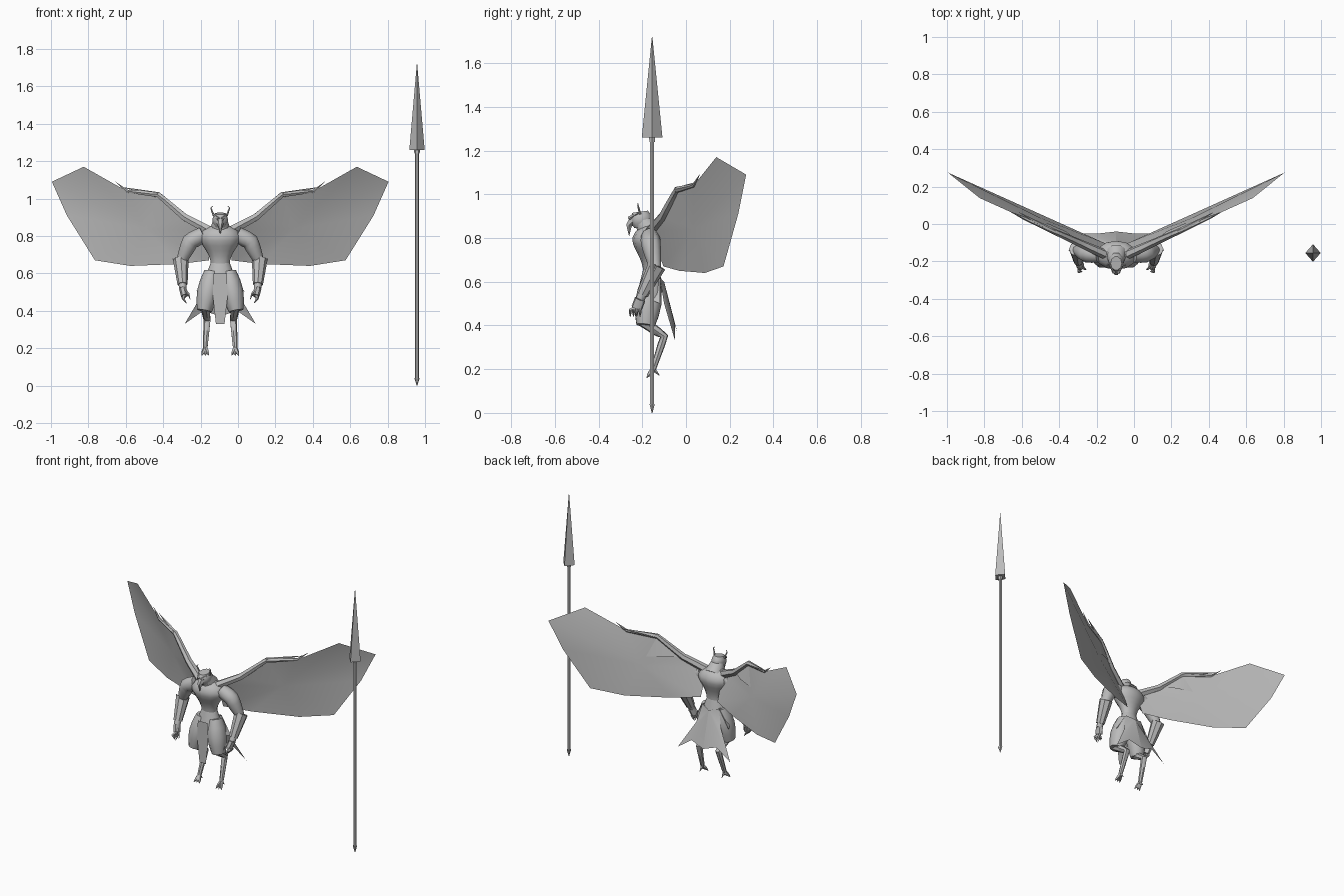
import bpy, bmesh, math
from mathutils import Vector

if "Cube" in bpy.data.objects:
    bpy.data.objects.remove(bpy.data.objects["Cube"])

BODY_X = -.095
SPEAR = Vector((.957, -.155, 0))

material = bpy.data.materials.new("plain_grey")
material.use_nodes = True
colour = (.5, .5, .5, 1)
material.diffuse_color = colour
material.node_tree.nodes["Principled BSDF"].inputs["Base Color"].default_value = colour


def build(name, verts, faces, side, middle, angle):
    """Make a mesh object; x is measured from the middle and mirrored by side."""
    mesh = bpy.data.meshes.new(name)
    mesh.from_pydata([(middle + side * v.x, v.y, v.z) for v in verts], [], faces)
    bm = bmesh.new()
    bm.from_mesh(mesh)
    bmesh.ops.remove_doubles(bm, verts=bm.verts, dist=.0001)
    bmesh.ops.recalc_face_normals(bm, faces=bm.faces)
    bm.to_mesh(mesh)
    bm.free()
    mesh.materials.append(material)
    obj = bpy.data.objects.new(name, mesh)
    bpy.context.collection.objects.link(obj)
    bpy.ops.object.select_all(action="DESELECT")
    obj.select_set(True)
    bpy.context.view_layer.objects.active = obj
    bpy.ops.object.shade_smooth_by_angle(angle=math.radians(angle))


def taper(start, end, bulge=0, skew=1):
    """Radius rule along a limb: a straight taper plus a swelling."""
    return lambda t: start + (end - start) * t + bulge * math.sin(math.pi * t ** skew)


def skin(name, path, radius, depth=1, sides=8, side=1, middle=BODY_X, angle=50, steps=4):
    """Skin elliptical rings along a path, sized by a radius rule."""
    joints = [Vector(p) for p in path]
    centres = [a.lerp(b, i / steps) for a, b in zip(joints, joints[1:]) for i in range(steps)]
    centres.append(joints[-1])
    last = len(centres) - 1
    whole = (joints[-1] - joints[0]).normalized()
    reference = Vector((0, 1, 0)) if abs(whole.x) > .75 else Vector((1, 0, 0))
    verts = []
    for i, centre in enumerate(centres):
        tangent = (centres[min(i + 1, last)] - centres[max(i - 1, 0)]).normalized()
        across = (reference - tangent * reference.dot(tangent)).normalized()
        around = tangent.cross(across) * depth
        for k in range(sides):
            turn = math.tau * k / sides
            verts.append(centre + (across * math.cos(turn) + around * math.sin(turn)) * radius(i / last))
    faces = [tuple(range(sides)), tuple(range(last * sides, len(verts)))]
    for start in range(0, last * sides, sides):
        for k in range(sides):
            a, b = start + k, start + (k + 1) % sides
            faces.append((a, b, b + sides, a + sides))
    build(name, verts, faces, side, middle, angle)


def sheet(name, points, side):
    """Thin sheet of triangles fanned from its first point."""
    faces = [(0, i, i + 1) for i in range(1, len(points) - 1)]
    build(name, [Vector(p) for p in points], faces, side, BODY_X, 50)


def wing_point(x, z, forward=0):
    """Place a point on the backward sweep of the wing."""
    return Vector((x, .45 * x - .13 - forward, z))


def spear_part(name, bottom, top, radius, **options):
    up = Vector((0, 0, 1))
    base = Vector((0, SPEAR.y, 0))
    skin(name, [base + up * bottom, base + up * top], radius, middle=SPEAR.x, **options)


# Spear standing beside the figure
spear_part("spear_foot", 0, .04, taper(.002, .014), sides=6)
spear_part("spear_shaft", .03, 1.27, taper(.01, .01), sides=6)
spear_part("spear_collar", 1.24, 1.27, taper(.014, .017), sides=6)
spear_part("spear_head", 1.26, 1.72, taper(.041, .001), depth=1.15, sides=4, angle=30)

# Torso, hips, neck and head
skin("torso", [(0, -.16, .64), (0, -.17, .86)], taper(.05, .04, .07, skew=2), depth=.7, sides=12, steps=8)
skin("hips", [(0, -.16, .66), (0, -.16, .55)], taper(.05, .09), depth=.7, sides=12)
skin("neck", [(0, -.16, .82), (0, -.2, .88)], taper(.06, .04), sides=10)
skin("head", [(0, -.2, .85), (0, -.21, .92)], taper(.03, .03, .012), depth=1.25, sides=10)
skin("beak", [(0, -.23, .89), (0, -.26, .86), (0, -.26, .81)], taper(.03, .001), sides=6)

# Joints of the left half, mirrored for the right
shoulder, biceps = Vector((.09, -.165, .81)), Vector((.16, -.16, .77))
elbow, wrist, palm = Vector((.21, -.14, .66)), Vector((.2, -.21, .52)), Vector((.19, -.225, .48))
knee, hock, ankle = Vector((.08, -.2, .42)), Vector((.07, -.1, .35)), Vector((.08, -.15, .2))

# Wing outline
leading = [wing_point(x, z, forward=.06) for x, z in
           ((.06, .83), (.19, .9), (.33, 1.02), (.5, 1.04), (.73, 1.17))]
trailing = [wing_point(x, z) for x, z in
            ((.9, 1.09), (.82, .91), (.67, .67), (.48, .64), (.22, .65), (.06, .67))]
outline = leading + trailing
wing_root, wing_bend, wing_wrist, wing_knuckle = leading[:4]
wing_middle = wing_point(.4, .84, forward=.02)

for label, side in (("left", 1), ("right", -1)):
    def part(name, path, radius, **options):
        skin(f"{label}_{name}", path, radius, side=side, **options)

    # Front, hip and back cloths
    front = ((0, .6), (.035, .6), (.04, .48), (.023, .33), (0, .33))
    sheet(label + "_front_cloth", [(x, -.23, z) for x, z in front], side)
    sheet(label + "_hip_flap", [(.05, -.2, .61), (.06, -.12, .62), (.13, -.12, .5), (.1, -.19, .53)], side)
    sheet(label + "_back_cloth", [(0, -.1, .6), (.06, -.12, .62), (.09, -.1, .5),
                                  (.19, -.05, .33), (.09, -.05, .4), (0, -.04, .37)], side)

    # Baggy trouser, backward bending leg and clawed foot
    part("trouser", [(.045, -.16, .61), (.085, -.185, .4)], taper(.04, .04, .018), depth=1.1, sides=10)
    part("leg", [knee, hock, ankle], taper(.026, .013), sides=7)
    for i, toe in enumerate(("inner", "middle", "outer")):
        part(toe + "_toe", [ankle, ankle + Vector((.02 * (i - 1), -.03, -.04))], taper(.012, .001, .004), sides=5)
    part("rear_toe", [ankle, ankle + Vector((0, .03, -.03))], taper(.012, .001), sides=5)

    # Arm with flared bracer
    part("upper_arm", [shoulder, biceps, elbow], taper(.04, .026, .012), sides=9)
    part("forearm", [elbow, wrist], taper(.03, .02))
    part("bracer", [elbow.lerp(wrist, -.1), elbow.lerp(wrist, .85)], taper(.042, .027), angle=30)
    part("bracer_point", [elbow.lerp(wrist, .2), elbow + Vector((.045, 0, .02))], taper(.03, .001), sides=5)

    # Hand with curled claws
    part("hand", [wrist, palm], taper(.02, .02), depth=1.3, sides=7)
    for i in range(4):
        knuckle = palm + Vector((.01, i * .015 - .03, -.01))
        tip = knuckle + Vector((-.02, 0, -.03))
        part(f"finger_{i + 1}", [palm, knuckle, tip], taper(.01, .001, .003), sides=5)
    part("thumb", [wrist, wrist + Vector((-.03, -.03, -.03)), palm + Vector((-.03, -.02, -.02))],
         taper(.012, .001), sides=5)

    # Brow and curled crest feather
    part("brow", [(.01, -.26, .89), (.04, -.21, .92)], taper(.01, .003), sides=5)
    part("crest", [(.035, -.21, .91), (.05, -.22, .95), (.04, -.22, .96)], taper(.006, .001), sides=5)

    # Wing membrane, arm bone, pointed fingers and fold of skin
    sheet(label + "_wing_membrane", [wing_middle] + outline + outline[:1], side)
    wing_tip = wing_point(.56, 1.09, forward=.06)
    part("wing_arm", [wing_root, wing_bend, wing_wrist, wing_knuckle, wing_tip], taper(.026, .001, .002), sides=6)
    part("wing_claw", [wing_wrist, wing_tip - Vector((.04, 0, .03))], taper(.015, .001), sides=5)
    sheet(label + "_wing_fold", [wing_wrist, wing_bend, wing_point(.27, .9, forward=.03),
                                 wing_wrist.lerp(wing_middle, .7)], side)
